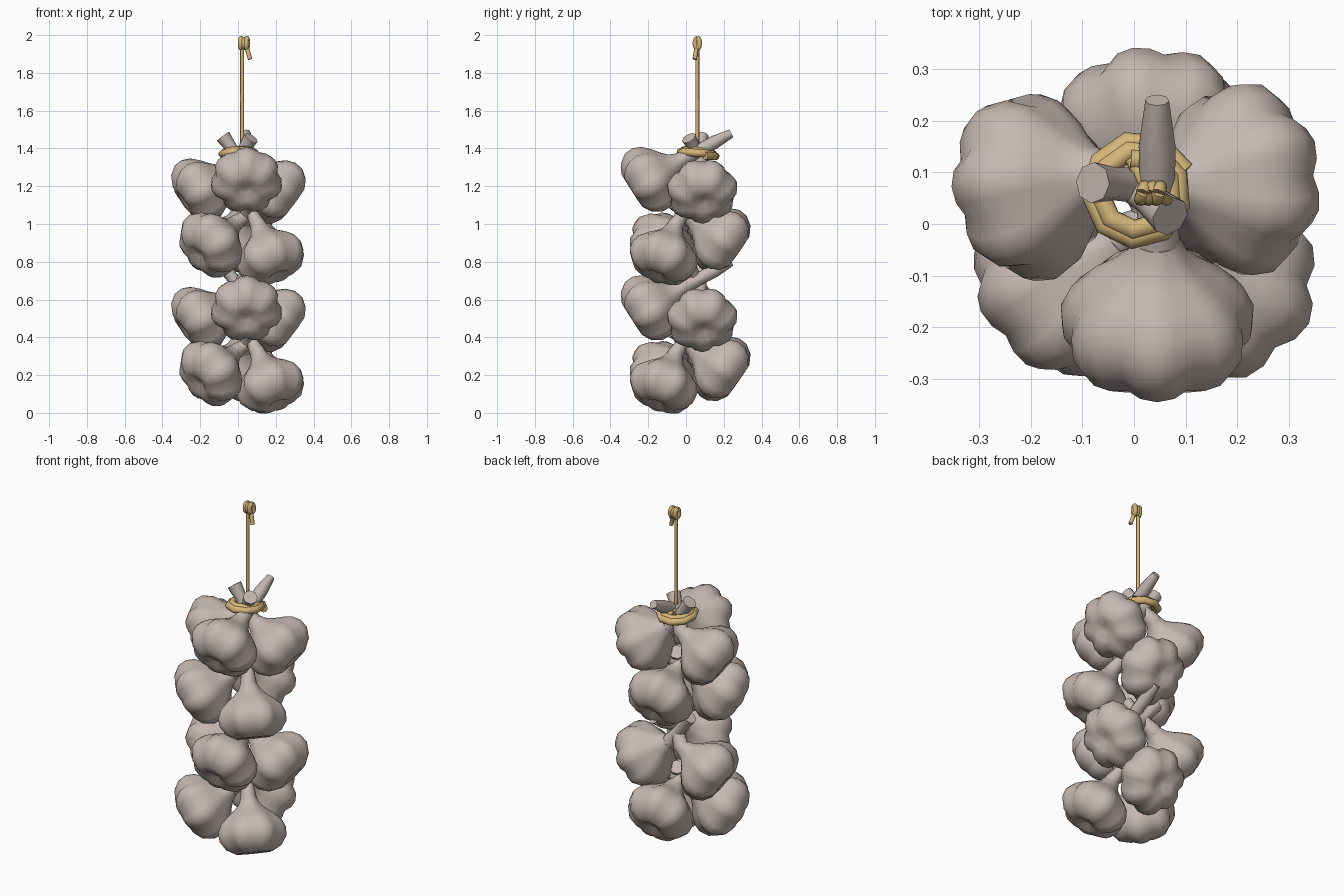
import bpy, bmesh, math
from mathutils import Vector

if "Cube" in bpy.data.objects:
    bpy.data.objects.remove(bpy.data.objects["Cube"])


def material(name, rgb):
    m = bpy.data.materials.new(name)
    m.diffuse_color = (*rgb, 1)
    m.use_nodes = True
    m.node_tree.nodes["Principled BSDF"].inputs["Base Color"].default_value = m.diffuse_color
    return m


GARLIC = material("garlic skin", (0.56, 0.48, 0.45))
TWINE = material("straw twine", (0.66, 0.465, 0.19))


def make_object(name, bm, mat):
    bmesh.ops.recalc_face_normals(bm, faces=bm.faces)
    me = bpy.data.meshes.new(name)
    bm.to_mesh(me)
    bm.free()
    me.materials.append(mat)
    ob = bpy.data.objects.new(name, me)
    bpy.context.collection.objects.link(ob)
    bpy.context.view_layer.objects.active = ob
    ob.select_set(True)
    bpy.ops.object.shade_smooth_by_angle(angle=math.radians(62))
    ob.select_set(False)
    return ob


def skin(bm, rings):
    """Join rings of points with quads and cap both ends."""
    vr = [[bm.verts.new(p) for p in r] for r in rings]
    n = len(vr[0])
    for a, b in zip(vr, vr[1:]):
        for i in range(n):
            bm.faces.new((a[i], a[(i + 1) % n], b[(i + 1) % n], b[i]))
    bm.faces.new(vr[0])
    bm.faces.new(vr[-1])


def tube(bm, pts, radii, n=8):
    pts = [Vector(p) for p in pts]
    if not isinstance(radii, (list, tuple)):
        radii = [radii] * len(pts)
    rings, u = [], None
    for i, p in enumerate(pts):
        t = (pts[min(i + 1, len(pts) - 1)] - pts[max(i - 1, 0)]).normalized()
        u = t.orthogonal() if u is None else u - t * u.dot(t)
        u.normalize()
        v = t.cross(u)
        rings.append([p + radii[i] * (u * math.cos(2 * math.pi * k / n) + v * math.sin(2 * math.pi * k / n))
                      for k in range(n)])
    skin(bm, rings)


# bulb profile: distance along the axis (outward positive), radius, lobe depth
PROFILE = [(0.108, 0.02, 0), (0.128, 0.06, 0.12), (0.126, 0.105, 0.18), (0.098, 0.155, 0.18),
           (0.05, 0.187, 0.15), (0.0, 0.19, 0.13), (-0.045, 0.170, 0.11), (-0.083, 0.132, 0.09),
           (-0.113, 0.092, 0.06), (-0.145, 0.060, 0.03), (-0.18, 0.044, 0)]
LOBES, SEG = 7, 28


def bulb(name, centre, direction, stem_end, spin, size, stem_radii):
    c, d, end = Vector(centre), Vector(direction).normalized(), Vector(stem_end)
    u = d.cross(Vector((0, 0, 1))).normalized()
    v = u.cross(d)
    bm = bmesh.new()
    rings = []
    for s, r, depth in PROFILE:
        ring = []
        for k in range(SEG):
            a = 2 * math.pi * k / SEG
            rr = size * r * (1.03 - depth * (1 - abs(math.cos(a * LOBES / 2))))
            ring.append(c + d * s * size + rr * (u * math.cos(a + spin) + v * math.sin(a + spin)))
        rings.append(ring)
    skin(bm, rings)
    # stem bends from the neck to its cut end
    p0, p1 = c - d * 0.14, c - d * 0.19
    tube(bm, [p0, p1, p1.lerp(end, 0.35), p1.lerp(end, 0.65), end], stem_radii)
    make_object(name, bm, GARLIC)


FLARED = [0.052, 0.042, 0.034, 0.032, 0.040]
TAPERED = [0.052, 0.042, 0.034, 0.036, 0.023]

# one tier of six bulbs, used twice: centre, outward direction, stem end, spin, size, stem
TIER = [
    ("front_bulb", (0.045, -0.18, 1.24), (0, -0.84, -0.54), (0.045, 0.24, 1.48), math.pi / 2, 0.98, TAPERED),
    ("left_bulb", (-0.19, 0.075, 1.188), (-0.78, -0.14, -0.55), (0.07, 0.015, 1.455), 0.5, 0.95, FLARED),
    ("right_bulb", (0.195, 0.085, 1.182), (0.78, 0.06, -0.58), (-0.08, 0.08, 1.465), 0.2, 0.97, FLARED),
    ("front_left_bulb", (-0.135, -0.115, 0.90), (-0.64, -0.50, -0.55), (0.13, 0.05, 1.10), 0.3, 0.98, FLARED),
    ("front_right_bulb", (0.17, -0.115, 0.833), (0.34, -0.32, -0.86), (0.04, 0.03, 1.12), 0.1, 0.96, FLARED),
    ("back_bulb", (0.035, 0.178, 0.922), (-0.02, 0.82, -0.57), (0.06, -0.06, 1.11), 0.0, 0.97, FLARED),
]
for tier, drop in (("upper", 0.0), ("lower", 0.68)):
    off = Vector((0, 0, drop))
    for name, c, d, e, spin, size, radii in TIER:
        bulb(f"{tier}_{name}", Vector(c) - off, d, Vector(e) - off, spin, size, radii)

# twine wound inward round the stems
bm = bmesh.new()
wrap = []
for i in range(21):
    a = 2 * math.pi * i / 9 + 0.4
    r = 0.098 - 0.035 * i / 20
    y = 0.062 + 1.04 * r * math.sin(a)
    wrap.append((0.008 + r * math.cos(a), y, 1.365 + 0.026 * i / 20 - 0.09 * (y - 0.06)))
tube(bm, wrap, 0.021)
# lead from the wrap to the hanging cord
tube(bm, [wrap[-1], (0.03, 0.06, 1.40), (0.022, 0.06, 1.43)], 0.012)
make_object("twine_wrap", bm, TWINE)

# hanging cord
bm = bmesh.new()
tube(bm, [(0.022, 0.06, 1.36), (0.022, 0.06, 1.65), (0.022, 0.06, 1.94)], 0.0105)
make_object("hanging_cord", bm, TWINE)

# knot: fat coils round the x axis with a loose tail
bm = bmesh.new()
for x, zr in ((0.017, 0.026), (0.032, 0.022), (0.047, 0.027)):
    ring = [(x + 0.004 * math.sin(a), 0.06 + 0.012 * math.sin(a), 1.957 + zr * math.cos(a))
            for a in (2 * math.pi * i / 12 for i in range(13))]
    tube(bm, ring, 0.0135)
tube(bm, [(0.03, 0.06, 1.96), (0.048, 0.056, 1.93), (0.056, 0.05, 1.90), (0.064, 0.046, 1.872)], 0.0115)
make_object("cord_knot", bm, TWINE)
